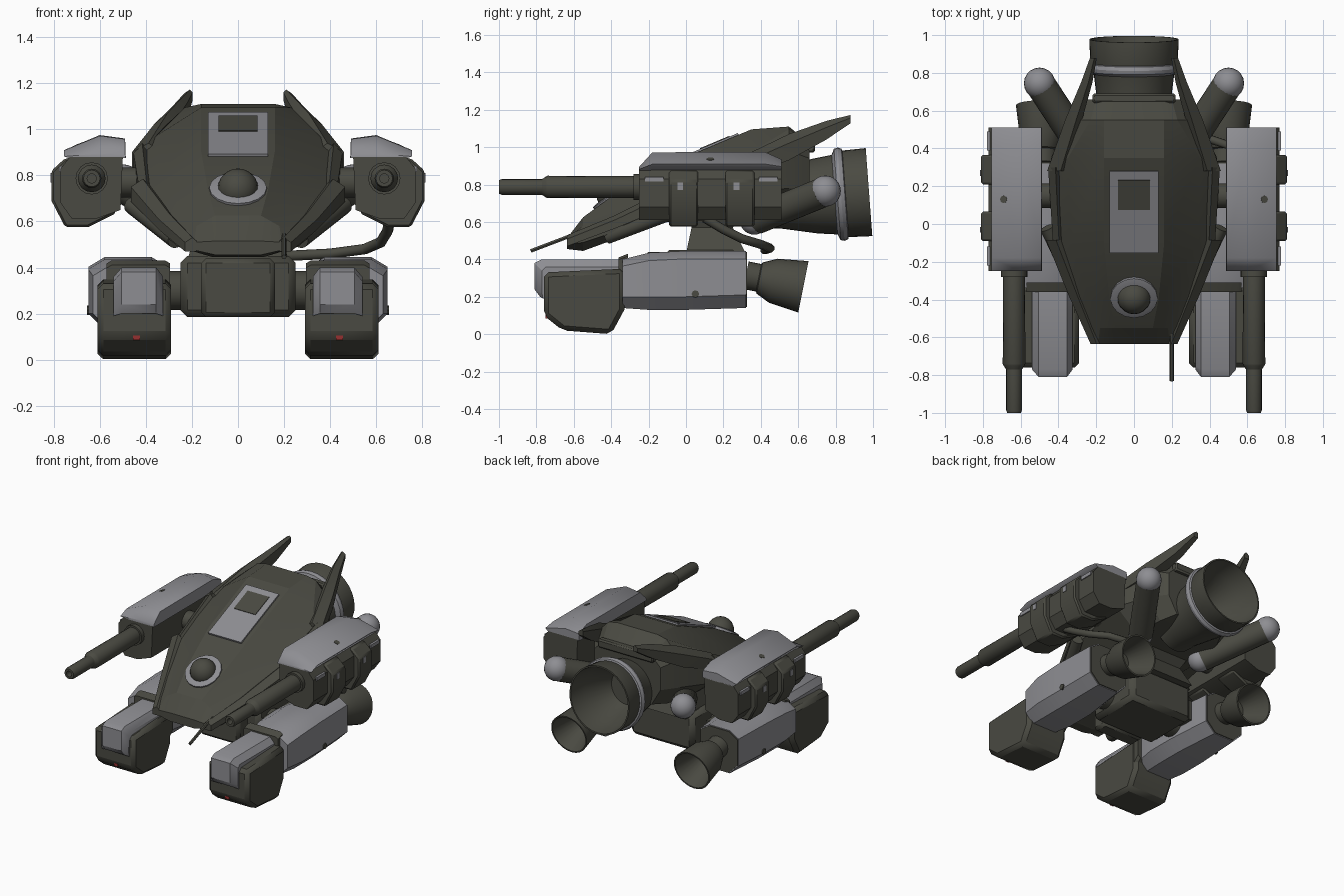
import bpy, bmesh, math
from mathutils import Vector, Matrix

if "Cube" in bpy.data.objects:
    bpy.data.objects.remove(bpy.data.objects["Cube"])


def material(name, rgb):
    m = bpy.data.materials.new(name)
    m.diffuse_color = (*rgb, 1)
    m.use_nodes = True
    m.node_tree.nodes["Principled BSDF"].inputs["Base Color"].default_value = m.diffuse_color
    return m


DARK = material("dark_olive", (0.068, 0.068, 0.054))
LIGHT = material("light_grey", (0.27, 0.27, 0.29))
RED = material("red_mark", (0.3, 0.03, 0.03))


def finish(name, bm, mat, mirror=False, bevel=0, angle=32):
    """Turn a bmesh into an object, smooth below the angle, optional bevel and x mirror."""
    bmesh.ops.recalc_face_normals(bm, faces=bm.faces)
    for f in bm.faces:
        f.smooth = True
    for e in bm.edges:
        e.smooth = e.calc_face_angle(0) < math.radians(angle)
    me = bpy.data.meshes.new(name)
    bm.to_mesh(me)
    bm.free()
    me.materials.append(mat)
    ob = bpy.data.objects.new(name, me)
    bpy.context.collection.objects.link(ob)
    if bevel:
        b = ob.modifiers.new("bevel", 'BEVEL')
        b.width, b.segments, b.limit_method = bevel, 1, 'ANGLE'
    if mirror:
        ob.modifiers.new("mirror", 'MIRROR')
    return ob


def loft(name, rings, mat, loop=False, **kw):
    """Skin a list of closed rings; cap the ends, or join last to first when loop is set."""
    bm = bmesh.new()
    vs = [[bm.verts.new(p) for p in r] for r in rings]
    n = len(vs[0])
    for a, b in zip(vs, vs[1:] + ([vs[0]] if loop else [])):
        for i in range(n):
            j = (i + 1) % n
            bm.faces.new((a[i], a[j], b[j], b[i]))
    if not loop:
        bm.faces.new(vs[0])
        bm.faces.new(vs[-1])
    return finish(name, bm, mat, **kw)


def along_y(name, profile, y0, y1, mat, **kw):
    return loft(name, [[(x, y, z) for x, z in profile] for y in (y0, y1)], mat, **kw)


def along_x(name, profile, x0, x1, mat, **kw):
    return loft(name, [[(x, y, z) for y, z in profile] for x in (x0, x1)], mat, **kw)


def box(name, x0, x1, y0, y1, z0, z1, mat, **kw):
    return along_y(name, [(x0, z0), (x1, z0), (x1, z1), (x0, z1)], y0, y1, mat, **kw)


def lathe(name, profile, origin, direction, mat, sides=24, **kw):
    """Revolve (radius, distance) points around an axis."""
    q = Vector(direction).to_track_quat('Z', 'Y')
    rings = []
    for r, t in profile:
        rings.append([Vector(origin) + q @ Vector((r * math.cos(a), r * math.sin(a), t))
                      for a in (2 * math.pi * i / sides for i in range(sides))])
    return loft(name, rings, mat, **kw)


def rod(name, a, b, r, mat, **kw):
    d = Vector(b) - Vector(a)
    return lathe(name, [(r, 0), (r, d.length)], a, d, mat, **kw)


def ball(name, c, r, mat, **kw):
    bm = bmesh.new()
    bmesh.ops.create_uvsphere(bm, u_segments=20, v_segments=12, radius=r,
                              matrix=Matrix.Translation(c))
    return finish(name, bm, mat, **kw)


def octagon(y, x0, x1, z0, z1, c):
    return [(x0 + c, y, z0), (x1 - c, y, z0), (x1, y, z0 + c), (x1, y, z1 - c * .6),
            (x1 - c, y, z1), (x0 + c, y, z1), (x0, y, z1 - c * .6), (x0, y, z0 + c)]


# Hull: stations of y, then half-width/height of spine, panel edge, rim top, rim bottom, belly
stations = [
    (-.635, (.10, .515), (.19, .51), (.21, .50), (.21, .48), (.10, .455)),
    (-.55, (.10, .625), (.18, .58), (.26, .535), (.26, .49), (.11, .445)),
    (-.40, (.13, .735), (.23, .645), (.32, .60), (.32, .54), (.17, .50)),
    (-.10, (.16, .905), (.34, .775), (.43, .73), (.43, .65), (.26, .60)),
    (.35, (.16, 1.095), (.35, .975), (.44, .90), (.44, .76), (.27, .62)),
    (.55, (.16, 1.11), (.23, 1.095), (.34, .98), (.34, .78), (.24, .64)),
    (.66, (.16, 1.02), (.20, 1.00), (.26, .94), (.26, .78), (.19, .66)),
]
loft("hull", [[(x, y, z) for x, z in s] + [(-x, y, z) for x, z in reversed(s)]
              for y, *s in stations], DARK, angle=14)

# Raised rim frame and rear horns
def beam(name, secs, **kw):
    loft(name, [[(x - w, y, z + h * .5), (x - w * .3, y, z + h), (x + w, y, z + h * .3),
                 (x + w, y, z - h), (x - w, y, z - h)] for x, y, z, w, h in secs],
         DARK, mirror=True, **kw)

beam("rear_horn", [(.405, .28, .885, .055, .055), (.32, .55, 1.0, .045, .07),
                   (.25, .75, 1.09, .03, .05), (.215, .88, 1.15, .018, .022)])
beam("front_rim", [(.205, -.635, .50, .025, .03), (.31, -.38, .60, .035, .035),
                   (.425, -.085, .735, .04, .05)])
beam("side_rim", [(.405, -.085, .735, .025, .04), (.425, .30, .89, .03, .05)])
box("rear_crossbar", -.22, .22, .64, .69, .97, 1.03, DARK, bevel=.01)

# Hatch with window, laid on the sloping spine
slope = Matrix.Translation((0, .065, .978)) @ Matrix.Rotation(.40, 4, 'X')
for name, hx, y0, y1, h, mat in (("hatch", .13, -.233, .233, .007, LIGHT),
                                 ("hatch_window", .085, .015, .185, .011, DARK)):
    box(name, -hx, hx, y0, y1, -.006, h, mat).data.transform(slope)

# Sensor dome and its collar
lathe("dome_collar", [(.125, -.04), (.125, .006), (.10, .012)], (0, -.39, .742),
      (0, -.55, .83), LIGHT, sides=16)
ball("sensor_dome", (0, -.39, .742), .088, DARK)

# Antenna, lower braces and hose
rod("antenna", (.2, -.83, .445), (.2, -.58, .54), .011, DARK, sides=6)
rod("lower_brace", (.27, -.42, .52), (.46, -.02, .67), .038, DARK, mirror=True, sides=12)
hose = bpy.data.curves.new("hose", 'CURVE')
hose.dimensions = '3D'
hose.bevel_depth, hose.bevel_resolution = .024, 2
path = hose.splines.new('POLY')
points = [(.66, .10, .62), (.65, .2, .56), (.62, .3, .51), (.55, .4, .48), (.4, .45, .46), (.2, .42, .45)]
path.points.add(len(points) - 1)
for p, co in zip(path.points, points):
    p.co = (*co, 1)
hose.materials.append(DARK)
bpy.context.collection.objects.link(bpy.data.objects.new("hose", hose))

# Main thruster
axis = (0, 1, .075)
lathe("main_thruster", [(.15, -.05), (.16, .05), (.20, .24), (.215, .36), (.232, .40), (.236, .53),
                        (.226, .53), (.205, .40), (.12, .22)], (0, .45, .72), axis, DARK, sides=32)
lathe("thruster_ring", [(.212, .345), (.245, .36), (.25, .38), (.243, .40), (.229, .405)],
      (0, .45, .72), axis, LIGHT, sides=32, loop=True)

# Angled side boosters with rounded ends
rod("booster", (.26, .38, .615), (.49, .73, .757), .08, DARK, mirror=True, sides=20)
ball("booster_cap", (.5, .745, .765), .083, LIGHT, mirror=True)
ball("booster_base", (.25, .365, .61), .078, LIGHT, mirror=True)

# Hip and neck
box("hip", -.25, .25, -.12, .28, .185, .45, DARK, bevel=.03)
box("hip_front", -.16, .16, -.22, -.1, .185, .44, DARK, bevel=.02)
loft("neck", [[(-w, a, z), (w, a, z), (w, b, z), (-w, b, z)] for w, a, b, z in
              ((.22, 0, .32, .43), (.18, .03, .25, .57), (.22, .02, .35, .68))], DARK)
rod("hip_joint", (.2, .02, .30), (.4, .02, .30), .085, DARK, mirror=True, sides=16)

# Legs
loft("leg_shell", [octagon(-.34, .33, .63, .14, .40, .06), octagon(-.2, .305, .65, .13, .435, .07),
                   octagon(.0, .305, .65, .13, .445, .07), octagon(.32, .34, .64, .14, .445, .07)],
     LIGHT, mirror=True)
loft("leg_front", [octagon(-.36, .295, .57, .15, .41, .02), octagon(-.31, .295, .57, .2, .43, .02)],
     DARK, mirror=True)
along_y("leg_rear_plate", [(x, z) for x, y, z in octagon(0, .345, .635, .145, .44, .07)],
        .315, .327, DARK, mirror=True)
box("leg_inner_panel", .298, .32, -.15, .2, .26, .40, DARK, mirror=True)
rod("leg_bolt", (.64, .05, .215), (.655, .05, .215), .02, DARK, mirror=True, sides=8)

# Feet
along_x("foot", [(-.76, .33), (-.76, .10), (-.66, .02), (-.40, 0), (-.33, .13), (-.33, .35)],
        .29, .61, DARK, mirror=True, bevel=.025)
loft("foot_cover", [[(x, y, z) for y, z in
                     ((-.78, .20), (-.81, .24), (-.81, .38), (-.77, .40), (-.34, .40), (-.34, .2))]
                    if e else
                    [(x, y, z) for y, z in
                     ((-.765, .19), (-.77, .22), (-.77, .34), (-.75, .36), (-.34, .36), (-.34, .2))]
                    for x, e in ((.325, 0), (.355, 1), (.505, 1), (.54, 0))], LIGHT, mirror=True)
box("foot_mark", .425, .455, -.752, -.738, .085, .105, RED, mirror=True)

# Leg thrusters
lathe("leg_thruster", [(.075, 0), (.075, .07), (.085, .075), (.12, .15), (.14, .314),
                       (.13, .314), (.07, .12)], (.485, .32, .315), (0, .98, -.196), DARK, mirror=True)

# Weapon pods
along_y("pod_body", [(.50, .88), (.73, .88), (.77, .83), (.77, .68), (.72, .61), (.62, .61), (.51, .65)],
        -.25, .51, DARK, mirror=True)
for i, y in enumerate((-.09, .21)):
    along_y(f"pod_band_{i}", [(.53, .87), (.75, .875), (.81, .82), (.81, .69), (.75, .575),
                              (.65, .575), (.53, .635)], y, y + .155, DARK, mirror=True, bevel=.01)
    box(f"pod_light_{i}", .805, .814, y + .045, y + .075, .77, .81, LIGHT, mirror=True)
cover = [(.487, .0), (.49, .085), (.60, .10), (.755, .035), (.73, 0)]
loft("pod_cover", [[(x, y, .875 + z * k) for x, z in cover] for y, k in
                   ((-.25, .2), (-.18, .97), (.42, 1), (.51, .6))], LIGHT, mirror=True, angle=50)
for i, y in enumerate((-.22, .39)):
    box(f"pod_stripe_{i}", .76, .777, y, y + .1, .815, .84, LIGHT, mirror=True)
rod("pod_bolt", (.686, .13, .925), (.691, .13, .938), .02, DARK, mirror=True, sides=8)
rod("pod_arm", (.3, .15, .77), (.52, .15, .77), .065, DARK, mirror=True, sides=16)

# Guns with hollow muzzles
lathe("gun", [(.07, -.05), (.07, .03), (.058, .03), (.06, .49), (.055, .50), (.042, .52), (.042, .735),
              (.036, .75), (.02, .75), (.02, .68)], (.635, -.25, .787), (0, -1, 0), DARK,
      sides=16, mirror=True)
